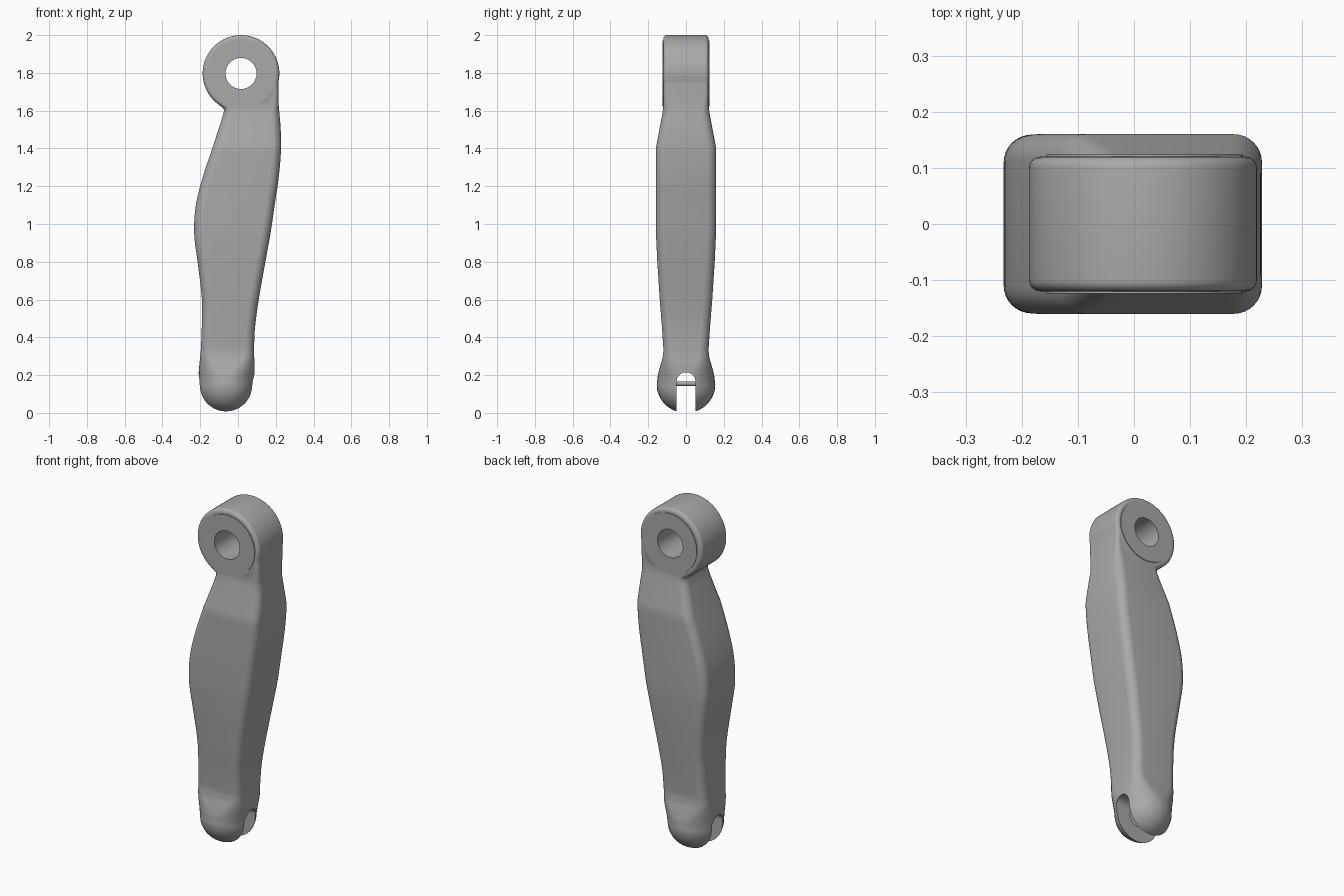
import bpy, bmesh, math

cube = bpy.data.objects.get("Cube")
if cube:
    bpy.data.objects.remove(cube, do_unlink=True)

grey = bpy.data.materials.new("plain_grey")
grey.use_nodes = True
COLOUR = (0.4, 0.4, 0.4, 1)
grey.diffuse_color = COLOUR
grey.node_tree.nodes["Principled BSDF"].inputs["Base Color"].default_value = COLOUR

EYE_X, EYE_Z, EYE_R = 0.016, 1.797, 0.203
FOOT_Z = 0.15


def finish(name, bm):
    bmesh.ops.recalc_face_normals(bm, faces=bm.faces)
    mesh = bpy.data.meshes.new(name)
    bm.to_mesh(mesh)
    bm.free()
    mesh.materials.append(grey)
    obj = bpy.data.objects.new(name, mesh)
    bpy.context.collection.objects.link(obj)
    return obj


def cylinder_y(name, x, z, radius, half, bevel=0, sides=96):
    """Cylinder lying along y, with optionally rounded rims."""
    profile = [(0, half)]
    if bevel:
        for i in range(7):
            a = math.pi / 2 * i / 6
            profile.append((radius - bevel + bevel * math.sin(a), half - bevel + bevel * math.cos(a)))
    else:
        profile.append((radius, half))
    profile += [(r, -y) for r, y in reversed(profile)]
    bm = bmesh.new()
    rings = []
    for r, y in profile[1:-1]:
        rings.append([bm.verts.new((x + r * math.cos(2 * math.pi * k / sides), y,
                                    z + r * math.sin(2 * math.pi * k / sides))) for k in range(sides)])
    skin(bm, rings)
    return finish(name, bm)


def skin(bm, rings):
    n = len(rings[0])
    for a, b in zip(rings, rings[1:]):
        for k in range(n):
            bm.faces.new((a[k], a[(k + 1) % n], b[(k + 1) % n], b[k]))
    bm.faces.new(rings[0])
    bm.faces.new(rings[-1])


def section(bm, z, left, right, hy, rx, ry, steps=8):
    """Rounded rectangle at height z."""
    cx, hx = (left + right) / 2, (right - left) / 2
    rx, ry = min(rx, hx * 0.98), min(ry, hy * 0.98)
    ring = []
    for corner, (sx, sy) in enumerate(((1, 1), (-1, 1), (-1, -1), (1, -1))):
        for i in range(steps + 1):
            a = math.pi / 2 * (corner + i / steps)
            ring.append(bm.verts.new((cx + sx * (hx - rx) + rx * math.cos(a),
                                      sy * (hy - ry) + ry * math.sin(a), z)))
    return ring


def curve(p0, p1, p2, p3, t):
    """Smooth height profile through unevenly spaced keys: (height, value)."""
    h = p2[0] - p1[0]
    m1 = (p2[1] - p0[1]) / (p2[0] - p0[0]) * h
    m2 = (p3[1] - p1[1]) / (p3[0] - p1[0]) * h
    return ((2 * t**3 - 3 * t**2 + 1) * p1[1] + (t**3 - 2 * t**2 + t) * m1
            + (3 * t**2 - 2 * t**3) * p2[1] + (t**3 - t**2) * m2)


def boolean(target, other, operation):
    mod = target.modifiers.new(operation, "BOOLEAN")
    mod.operation, mod.solver, mod.object = operation, "EXACT", other
    bpy.context.view_layer.objects.active = target
    bpy.ops.object.modifier_apply(modifier=mod.name)
    bpy.data.objects.remove(other, do_unlink=True)


# Arm: height, left edge, right edge, half depth, corner radius
KEYS = [
    (0.15, -0.21, 0.083, 0.155, 0.15), (0.2, -0.209, 0.087, 0.149, 0.13),
    (0.25, -0.205, 0.088, 0.136, 0.09), (0.29, -0.201, 0.086, 0.124, 0.06),
    (0.33, -0.197, 0.085, 0.119, 0.05), (0.45, -0.192, 0.09, 0.127, 0.05),
    (0.6, -0.191, 0.11, 0.139, 0.05), (0.8, -0.214, 0.145, 0.152, 0.05),
    (0.95, -0.232, 0.172, 0.159, 0.05), (1.1, -0.223, 0.194, 0.16, 0.05),
    (1.25, -0.186, 0.216, 0.16, 0.05), (1.4, -0.136, 0.228, 0.16, 0.05),
    (1.5, -0.104, 0.226, 0.141, 0.05), (1.58, -0.079, 0.22, 0.126, 0.045),
    (1.61, -0.077, 0.217, 0.121, 0.035), (1.64, -0.11, 0.215, 0.119, 0.025),
    (1.68, -0.13, 0.214, 0.119, 0.02), (1.79, -0.13, 0.214, 0.119, 0.02),
]
bm = bmesh.new()
rings = []
# Rounded foot
_, left, right, depth, _ = KEYS[0]
mid, half = (left + right) / 2, (right - left) / 2
for i in range(1, 16):
    a = math.pi / 2 * i / 16
    s = math.sin(a)
    rings.append(section(bm, FOOT_Z - FOOT_Z * math.cos(a), mid - half * s, mid + half * s,
                         depth * s, 1, 1))
# Lofted shank
for i in range(len(KEYS) - 1):
    near = [KEYS[max(0, min(len(KEYS) - 1, i + d))] for d in (-1, 0, 1, 2)]
    a, b = near[1], near[2]
    for j in range(5):
        t = j / 5
        left, right = (curve(*[(k[0], k[c]) for k in near], t) for c in (1, 2))
        depth, radius = (a[c] + (b[c] - a[c]) * t for c in (3, 4))
        rings.append(section(bm, a[0] + (b[0] - a[0]) * t, left, right, depth, radius, radius))
rings.append(section(bm, *KEYS[-1], KEYS[-1][4]))
skin(bm, rings)
arm = finish("lever_arm", bm)

# Eye at the top with thin raised faces and a through hole
boolean(arm, cylinder_y("eye", EYE_X, EYE_Z, EYE_R, 0.12, 0.02), "UNION")
boolean(arm, cylinder_y("eye_face", EYE_X + 0.003, EYE_Z, 0.175, 0.124), "UNION")
boolean(arm, cylinder_y("eye_hole", EYE_X, EYE_Z, 0.082, 0.3), "DIFFERENCE")

# Round-topped slot that splits the foot
bm = bmesh.new()
outline = [(0.05 * math.cos(math.pi * i / 24), 0.165 + 0.05 * math.sin(math.pi * i / 24)) for i in range(25)]
outline += [(-0.05, -0.1), (0.05, -0.1)]
skin(bm, [[bm.verts.new((x, y, z)) for y, z in outline] for x in (-0.5, 0.5)])
boolean(arm, finish("foot_slot", bm), "DIFFERENCE")

# Shallow round recesses inside the slot
boolean(arm, cylinder_y("slot_recess", mid, FOOT_Z, 0.05, 0.06), "DIFFERENCE")

# Pin across the slot
pin = cylinder_y("foot_pin", mid, 0.155, 0.012, 0.08, sides=24)

for obj in (arm, pin):
    bpy.ops.object.select_all(action="DESELECT")
    obj.select_set(True)
    bpy.context.view_layer.objects.active = obj
    bpy.ops.object.shade_smooth_by_angle(angle=math.radians(35))
